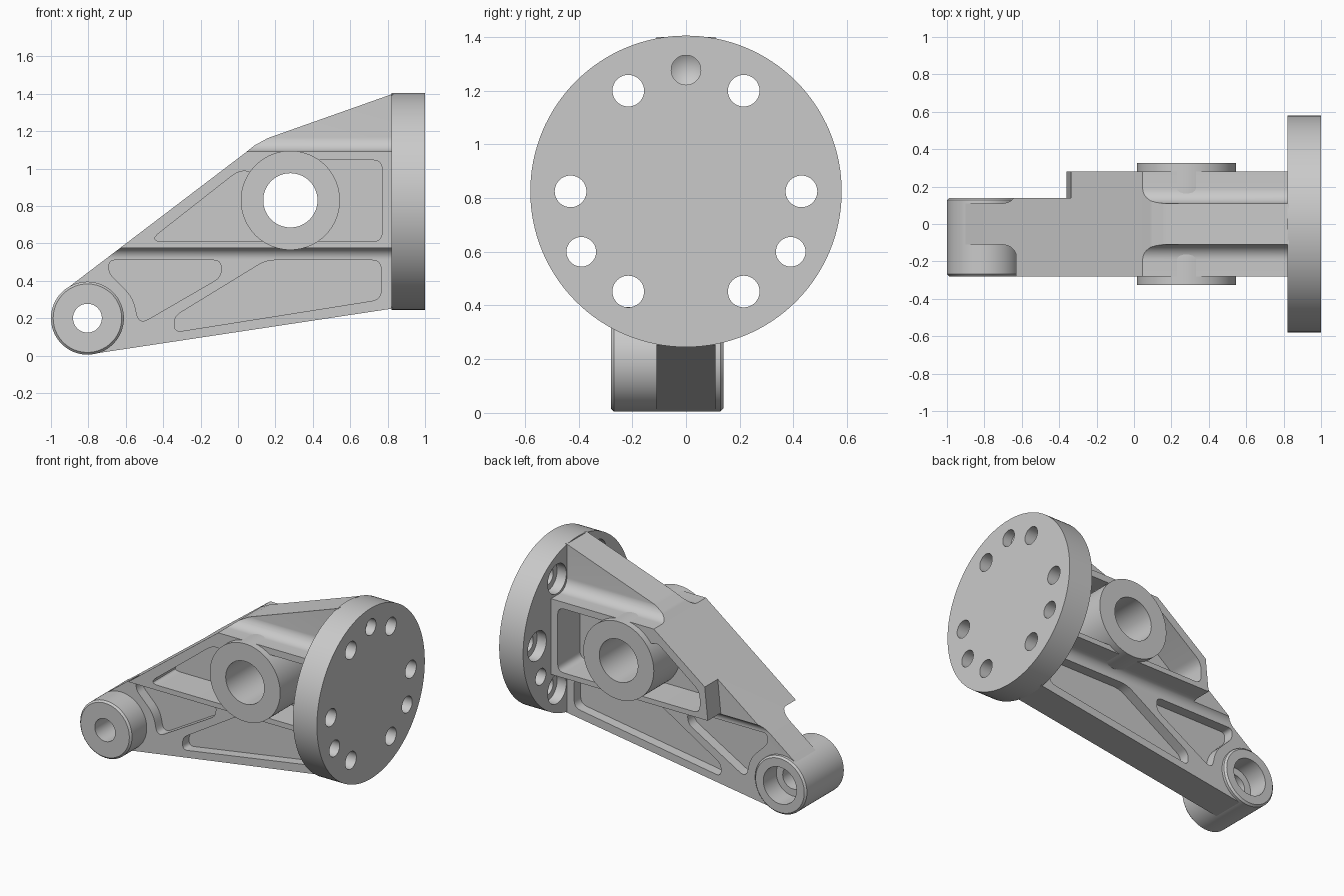
import bpy, bmesh
from math import sin, cos, pi, radians
from mathutils import Vector

if "Cube" in bpy.data.objects:
    bpy.data.objects.remove(bpy.data.objects["Cube"])

metal = bpy.data.materials.new("plain_grey_metal")
metal.use_nodes = True
GREY = (0.59, 0.59, 0.59, 1)
metal.diffuse_color = GREY
metal.node_tree.nodes["Principled BSDF"].inputs["Base Color"].default_value = GREY


def finish(name, bm):
    """Clean a closed shell, turn it outward and make it an object."""
    bmesh.ops.remove_doubles(bm, verts=bm.verts, dist=1e-5)
    loose = [e for e in bm.edges if not e.link_faces]
    bmesh.ops.delete(bm, geom=loose, context='EDGES')
    if bm.calc_volume(signed=True) < 0:
        bmesh.ops.reverse_faces(bm, faces=bm.faces)
    mesh = bpy.data.meshes.new(name)
    bm.to_mesh(mesh)
    bm.free()
    mesh.materials.append(metal)
    ob = bpy.data.objects.new(name, mesh)
    bpy.context.collection.objects.link(ob)
    return ob


def arc(cx, cy, r, start, end, n=12):
    return [(cx + r * cos(radians(start + (end - start) * i / n)),
             cy + r * sin(radians(start + (end - start) * i / n))) for i in range(n + 1)]


def rounded(points, size, n=6):
    """Round every corner of an outline, never past the middle of an edge."""
    pts, out = [Vector(p) for p in points], []
    for i, p in enumerate(pts):
        to_a, to_b = pts[i - 1] - p, pts[(i + 1) % len(pts)] - p
        d = min(size, 0.45 * to_a.length, 0.45 * to_b.length)
        a, b = p + to_a.normalized() * d, p + to_b.normalized() * d
        for k in range(n + 1):
            t = k / n
            out.append(tuple(a * (1 - t) ** 2 + p * 2 * t * (1 - t) + b * t * t))
    return out


def prism(name, outline, axis, lo, hi):
    """Extrude an outline: (x, z) along y, or (y, z) along x."""
    place = (lambda a, b, h: (a, h, b)) if axis == 'y' else (lambda a, b, h: (h, a, b))
    bm = bmesh.new()
    low, high = [[bm.verts.new(place(a, b, h)) for a, b in outline] for h in (lo, hi)]
    bm.faces.new(low[::-1])
    bm.faces.new(high)
    for i in range(len(low)):
        bm.faces.new((low[i - 1], low[i], high[i], high[i - 1]))
    return finish(name, bm)


def lathe(name, profile, axis, centre, n=96):
    """Spin a closed (radius, height) profile around an x or y axis."""
    a, b = centre
    bm = bmesh.new()
    rings = []
    for k in range(n):
        c, s = cos(2 * pi * k / n), sin(2 * pi * k / n)
        rings.append([bm.verts.new((a + r * c, h, b + r * s) if axis == 'y'
                                   else (h, a + r * c, b + r * s)) for r, h in profile])
    for k in range(n):
        p, q = rings[k - 1], rings[k]
        for i in range(len(profile)):
            bm.faces.new((p[i - 1], p[i], q[i], q[i - 1]))
    return finish(name, bm)


def combine(ob, tool, operation='DIFFERENCE'):
    """Apply a boolean, trying the second solver if the first gives nothing."""
    bpy.context.view_layer.objects.active = ob
    for solver in ('EXACT', 'MANIFOLD'):
        before = ob.data.copy()
        mod = ob.modifiers.new("cut", 'BOOLEAN')
        mod.operation, mod.solver, mod.object = operation, solver, tool
        bpy.ops.object.modifier_apply(modifier=mod.name)
        if ob.data.polygons:
            bpy.data.meshes.remove(before)
            break
        ob.data = before
    bpy.data.objects.remove(tool)


def cylinder(r, lo, hi, axis, centre):
    return lathe("cutter", [(0, lo), (r, lo), (r, hi), (0, hi)], axis, centre)


PIVOT, HUB = (-0.805, 0.2), (0.28, 0.83)

# Body: side silhouette intersected with the stepped, filleted cross-section
outline = arc(*PIVOT, 0.193, 278.6, 127, 20) + [
    (0.04, 1.085), (0.09, 1.125), (0.16, 1.163), (0.83, 1.4), (0.83, 0.252)]
body = prism("body", outline, 'y', -0.4, 0.4)
half = ([(0.11, -0.1)] + arc(0.17, 0.515, 0.06, 180, 90)
        + [(0.28, 0.575), (0.28, 1.09)]
        + arc(0.19, 1.17, 0.08, 270, 180) + [(0.11, 1.6)])
section = half + [(-y, z) for y, z in reversed(half)]
combine(body, prism("section", section, 'x', -1.2, 1.2), 'INTERSECT')

# Rear step towards the pivot end
combine(body, prism("step", [(-1.3, -0.15), (-0.43, -0.15), (-0.36, 0.575),
                             (-0.31, 1.06), (-1.3, 1.06)], 'y', 0.14, 0.5))

# Weight-saving pockets on both sides
lower_left = rounded([(-0.69, 0.51), (-0.09, 0.51), (-0.09, 0.42), (-0.53, 0.165),
                      (-0.56, 0.31), (-0.69, 0.44)], 0.06)
lower_right = rounded([(0.15, 0.51), (0.765, 0.51), (0.765, 0.3),
                       (-0.34, 0.125), (-0.34, 0.21)], 0.05)
upper_right = rounded([(0.3, 0.61), (0.77, 0.61), (0.77, 1.045), (0.3, 1.045)], 0.05)
upper_front = rounded([(-0.48, 0.61), (0.03, 1.01), (0.3, 0.83), (0.3, 0.61)], 0.08)
upper_back = rounded([(-0.3, 0.61), (-0.3, 0.755), (0.03, 1.01),
                      (0.3, 0.83), (0.3, 0.61)], 0.05)
for side, upper_left in ((-1, upper_front), (1, upper_back)):
    for shape in (lower_left, lower_right, upper_right, upper_left):
        lo, hi = sorted((side * 0.04, side * 0.5))
        combine(body, prism("pocket", shape, 'y', lo, hi))

# Clearance through the body for the two bored bosses
combine(body, cylinder(0.15, -0.5, 0.5, 'y', PIVOT))
combine(body, cylinder(0.2, -0.5, 0.5, 'y', HUB))

# Central hub and pivot boss, the latter counterbored from behind
hub = lathe("central_hub", [(0.145, -0.325), (0.265, -0.325),
                            (0.265, 0.325), (0.145, 0.325)], 'y', HUB)
pivot = lathe("pivot_boss", [(0.077, -0.28), (0.183, -0.28), (0.195, -0.268),
                             (0.195, 0.128), (0.183, 0.14), (0.125, 0.14),
                             (0.125, 0.0), (0.077, 0.0)], 'y', PIVOT)

# Round mounting flange with bolt holes, three pairs counterbored from behind
flange = lathe("mounting_flange", [(0, 0.82), (0.58, 0.82), (0.58, 1), (0, 1)],
               'x', (0, 0.825), 128)
bolt = [(0, 0.8), (0.1, 0.8), (0.1, 0.89), (0.059, 0.89), (0.059, 1.05), (0, 1.05)]
for s in (-1, 1):
    for y, z in ((0.215, 1.2), (0.43, 0.825), (0.215, 0.452)):
        combine(flange, lathe("bolt_hole", bolt, 'x', (s * y, z), 48))
    combine(flange, cylinder(0.055, 0.75, 1.05, 'x', (s * 0.39, 0.6)))
combine(flange, lathe("dowel_hole", [(0, 0.9), (0.055, 0.935), (0.055, 1.05), (0, 1.05)],
                      'x', (0, 1.277), 48))

# Smooth round surfaces, keep machined edges crisp
bpy.ops.object.select_all(action='DESELECT')
for ob in (body, hub, pivot, flange):
    ob.select_set(True)
bpy.context.view_layer.objects.active = body
bpy.ops.object.shade_smooth_by_angle(angle=radians(28))
